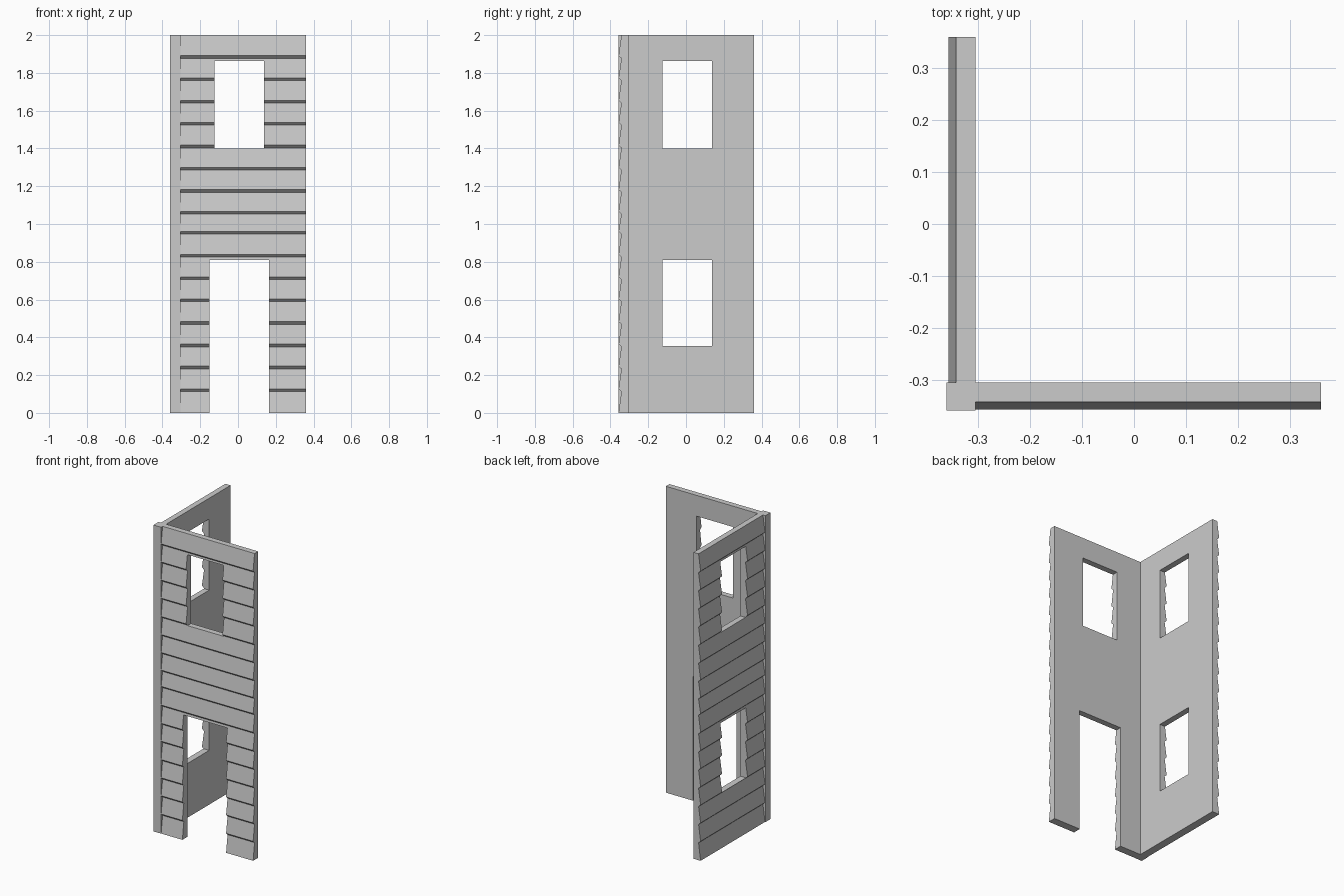
import bpy, bmesh

if "Cube" in bpy.data.objects:
    bpy.data.objects.remove(bpy.data.objects["Cube"])

INNER, OUTER, GROOVE = -0.305, -0.357, -0.342   # wall depths
END, TOP = 0.359, 2.0
SEAMS = [0.12, 0.24, 0.357, 0.476, 0.596, 0.713, 0.832, 0.954,
         1.06, 1.175, 1.292, 1.41, 1.53, 1.648, 1.766, 1.884]


def make_object(name, bm):
    bmesh.ops.recalc_face_normals(bm, faces=bm.faces)
    mesh = bpy.data.meshes.new(name)
    bm.to_mesh(mesh)
    bm.free()
    obj = bpy.data.objects.new(name, mesh)
    bpy.context.collection.objects.link(obj)
    return obj


def prism(name, profile, u0, u1, swap):
    """Extrude a (depth, z) profile along the wall; swap turns it to the left side."""
    bm = bmesh.new()
    place = lambda u, d, z: (d, u, z) if swap else (u, d, z)
    face = bm.faces.new([bm.verts.new(place(u0, d, z)) for d, z in profile])
    ext = bmesh.ops.extrude_face_region(bm, geom=[face])
    verts = [g for g in ext["geom"] if isinstance(g, bmesh.types.BMVert)]
    bmesh.ops.translate(bm, verts=verts, vec=place(u1 - u0, 0, 0))
    return make_object(name, bm)


def box_profile(d0, d1, z0, z1):
    return [(d0, z0), (d1, z0), (d1, z1), (d0, z1)]


def clapboard_wall(name, openings, swap):
    # Overlapping boards: each leans in towards its top, with a slanted lower lip
    profile = [(INNER, 0), (OUTER, 0)]
    for z in SEAMS:
        profile += [(GROOVE, z - 0.007), (OUTER, z + 0.007)]
    profile += [(GROOVE, TOP), (INNER, TOP)]
    wall = prism(name, profile, INNER, END, swap)

    # Door and window openings
    for u0, u1, z0, z1 in openings:
        cutter = prism("opening_cutter", box_profile(-0.5, -0.2, z0, z1), u0, u1, swap)
        cutter.hide_render = True
        mod = wall.modifiers.new("opening", 'BOOLEAN')
        mod.operation = 'DIFFERENCE'
        mod.solver = 'EXACT'
        mod.object = cutter
        bpy.context.view_layer.objects.active = wall
        bpy.ops.object.modifier_apply(modifier=mod.name)
        bpy.data.objects.remove(cutter)
    return wall


upper_window = (-0.125, 0.138, 1.40, 1.864)
lower_window = (-0.125, 0.138, 0.354, 0.81)
doorway = (-0.152, 0.164, -0.1, 0.81)

clapboard_wall("front_wall", [upper_window, doorway], False)
clapboard_wall("left_wall", [upper_window, lower_window], True)

# Corner post
prism("corner_post", box_profile(-0.358, INNER, 0, TOP), -0.36, INNER, False)
